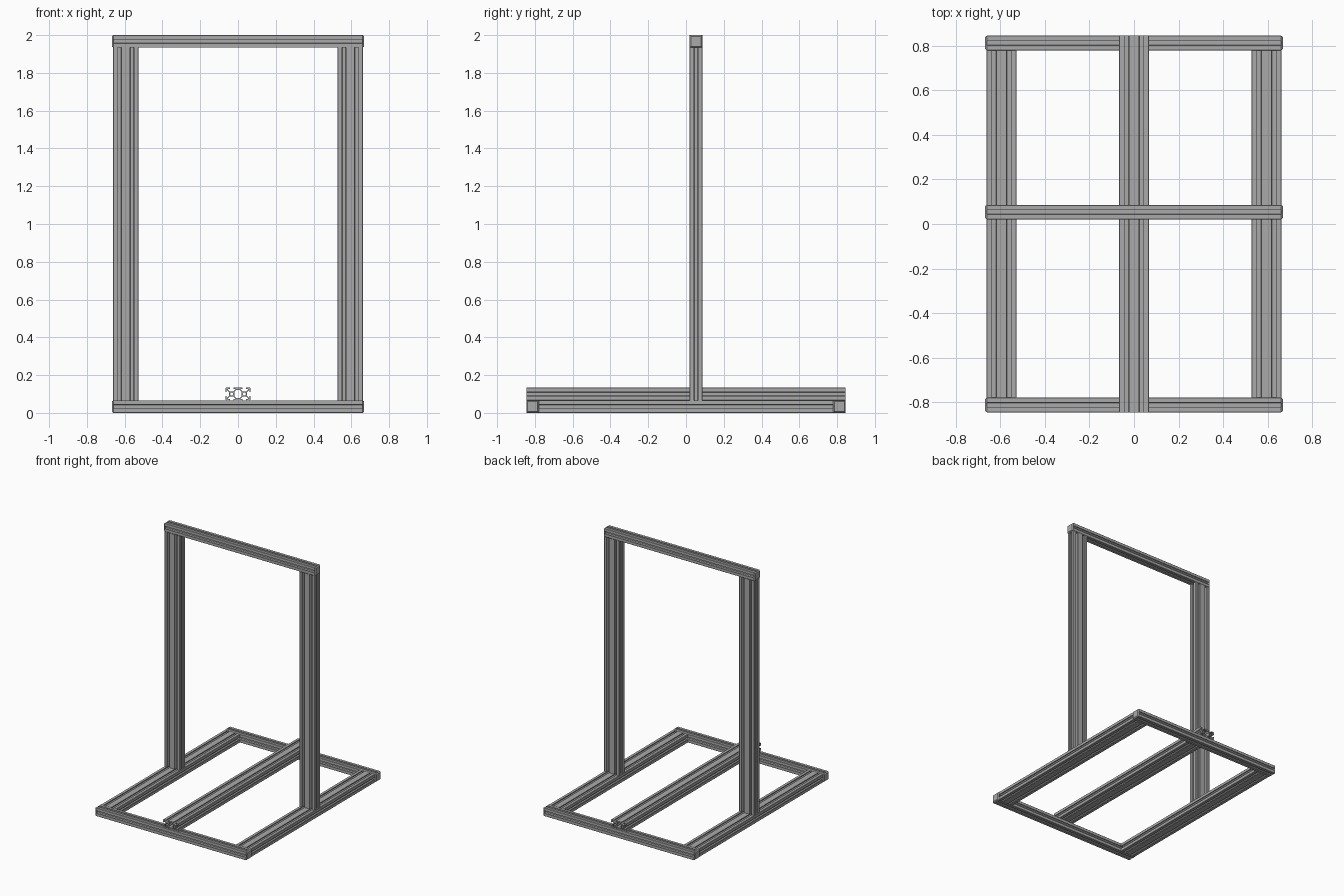
import bpy, bmesh
from math import pi, cos, sin

cube = bpy.data.objects.get("Cube")
if cube:
    bpy.data.objects.remove(cube)

MM = 1 / 300          # profile is drawn in millimetres
CELL = 20 * MM        # width of one profile cell


def material(name, rgb):
    m = bpy.data.materials.new(name)
    m.use_nodes = True
    m.diffuse_color = (*rgb, 1)
    m.node_tree.nodes["Principled BSDF"].inputs["Base Color"].default_value = (*rgb, 1)
    return m


aluminium = material("aluminium grey", (0.4, 0.4, 0.4))

# One T-slot, relative to the middle of its cell, facing +y
HALF_SLOT = [(3, 10), (3, 8.2), (6, 8.2), (6, 7.2), (2.7, 3.9)]
SLOT = HALF_SLOT + [(-x, y) for x, y in reversed(HALF_SLOT)]


def outline(centres):
    """Outer loop of the profile, with a slot in each cell face."""
    end = max(centres)
    side = [(10 + end, 9.3)]
    loop = []
    for sign in (1, -1):
        top = [(end + 10, 9.3), (end + 9.3, 10)]
        for c in sorted(centres, reverse=True):
            top += [(c + x, y) for x, y in SLOT]
        top += [(-end - 9.3, 10), (-end - 10, 9.3)]
        top += [(-end - y, x) for x, y in SLOT]
        loop += [(sign * x, sign * y) for x, y in top]
    return loop


def extrusion(name, cells, length, location, rotation=(0, 0, 0)):
    """Slotted bar of one or two cells, running along its local z."""
    centres = [0] if cells == 1 else [-10, 10]
    loops = [outline(centres)]
    # round bores
    for c in centres:
        loops.append([(c + 2.5 * cos(i * pi / 8), 2.5 * sin(i * pi / 8)) for i in range(16)])
    # hollow between two cells
    if cells == 2:
        quarter = [(5.4, 3.4), (2.4, 6.6)]
        upper = quarter + [(-x, y) for x, y in reversed(quarter)]
        loops.append(upper + [(-x, -y) for x, y in upper])
    curve = bpy.data.curves.new(name, "CURVE")
    curve.dimensions = "2D"
    curve.fill_mode = "BOTH"
    curve.extrude = length / 2
    for loop in loops:
        spline = curve.splines.new("POLY")
        spline.points.add(len(loop) - 1)
        for point, (x, y) in zip(spline.points, loop):
            point.co = (x * MM, y * MM, 0, 1)
        spline.use_cyclic_u = True
    temp = bpy.data.objects.new(name + " profile", curve)
    bpy.context.collection.objects.link(temp)
    graph = bpy.context.evaluated_depsgraph_get()
    mesh = bpy.data.meshes.new_from_object(temp.evaluated_get(graph))
    bpy.data.objects.remove(temp)
    bpy.data.curves.remove(curve)
    bm = bmesh.new()
    bm.from_mesh(mesh)
    bmesh.ops.remove_doubles(bm, verts=bm.verts, dist=1e-5)
    bmesh.ops.recalc_face_normals(bm, faces=bm.faces)
    bm.to_mesh(mesh)
    bm.free()
    mesh.shade_flat()
    mesh.materials.clear()
    mesh.materials.append(aluminium)
    ob = bpy.data.objects.new(name, mesh)
    ob.location, ob.rotation_euler = location, rotation
    bpy.context.collection.objects.link(ob)


def end_cap(name, side, y, z):
    """Thin square cover with a chamfered outer face."""
    bm = bmesh.new()
    bmesh.ops.create_cube(bm, size=1)
    for v in bm.verts:
        outer = v.co.x * side > 0
        size = CELL * (0.8 if outer else 1)
        v.co = (v.co.x * 0.008, v.co.y * size, v.co.z * size)
    mesh = bpy.data.meshes.new(name)
    bm.to_mesh(mesh)
    bm.free()
    mesh.materials.append(aluminium)
    ob = bpy.data.objects.new(name, mesh)
    ob.location = (side * 0.664, y, z)
    bpy.context.collection.objects.link(ob)


ALONG_X, ALONG_Y = (0, pi / 2, 0), (pi / 2, 0, 0)
LOW, HIGH = CELL / 2, 2 - CELL / 2
POST_Y, EDGE_Y = 0.053, 0.845 - CELL / 2

# Cross bars with their end caps
for name, y, z in (("front_bar", -EDGE_Y, LOW), ("back_bar", EDGE_Y, LOW), ("top_bar", POST_Y, HIGH)):
    extrusion(name, 1, 1.32, (0, y, z), ALONG_X)
    for label, side in (("left", 1), ("right", -1)):
        end_cap(f"{name}_{label}_cap", side, y, z)

# Side rails and upright posts
for label, side in (("left", 1), ("right", -1)):
    x = side * (0.661 - CELL)
    extrusion(label + "_rail", 2, 1.69 - 2 * CELL, (x, 0, LOW), ALONG_Y)
    extrusion(label + "_post", 2, 2 - 2 * CELL, (x, POST_Y, 1))

# Middle rail lying on the front and back bars
extrusion("middle_rail", 2, 1.69, (0, 0, 1.5 * CELL), ALONG_Y)
